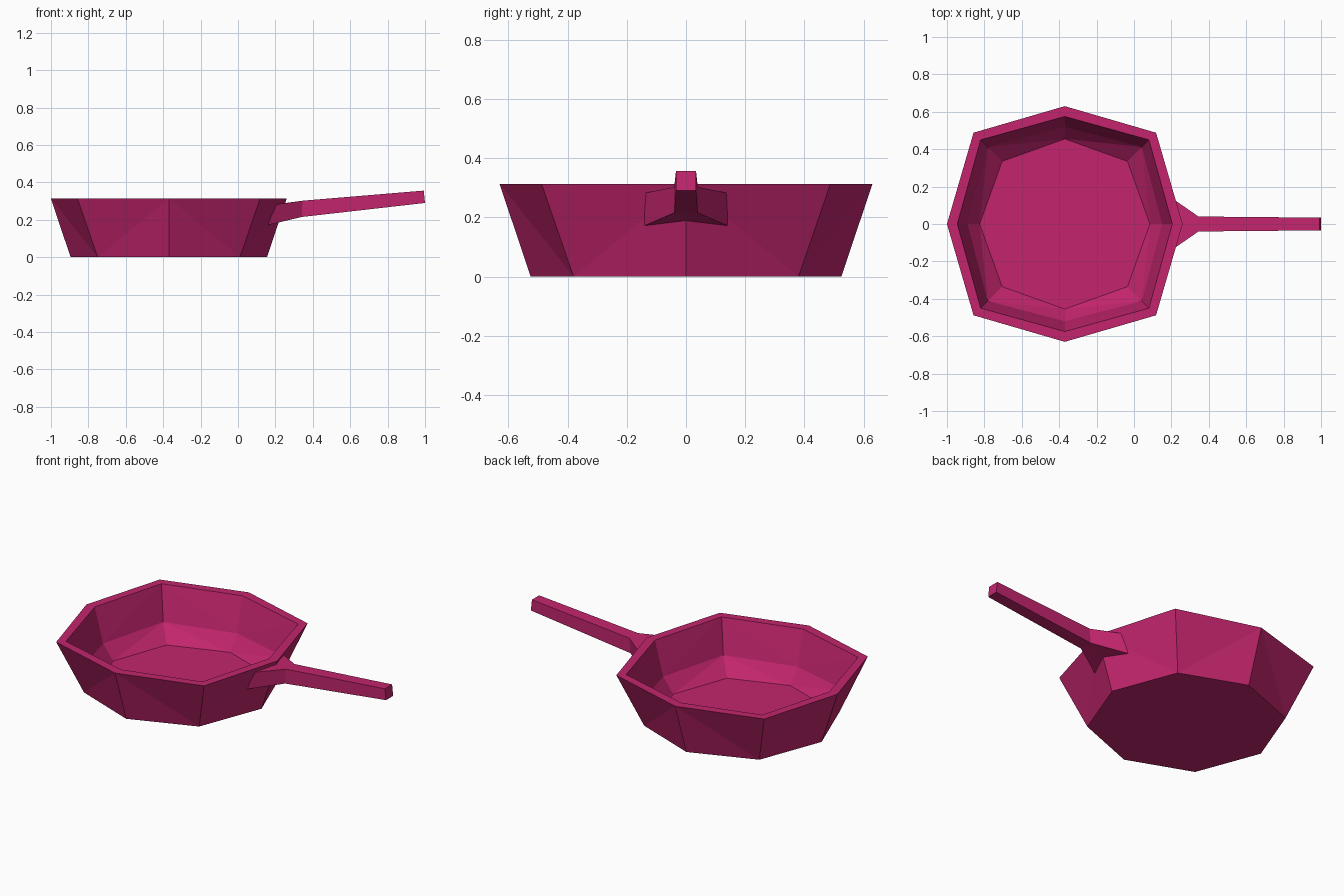
import bpy, bmesh

cube = bpy.data.objects.get("Cube")
if cube:
    bpy.data.objects.remove(cube, do_unlink=True)

PAN_X = -0.37

pink = bpy.data.materials.new("raspberry pink")
pink.use_nodes = True
pink.diffuse_color = (0.546, 0.0185, 0.153, 1)
pink.node_tree.nodes["Principled BSDF"].inputs["Base Color"].default_value = pink.diffuse_color


def finish(bm, name):
    bmesh.ops.recalc_face_normals(bm, faces=bm.faces)
    mesh = bpy.data.meshes.new(name)
    bm.to_mesh(mesh)
    bm.free()
    mesh.materials.append(pink)
    obj = bpy.data.objects.new(name, mesh)
    bpy.context.collection.objects.link(obj)
    return obj


def octagon(bm, axis, diag, z):
    """Eight-sided ring: points on the axes at one reach, corners at another."""
    a, d = axis, diag
    pts = [(a, 0), (d, d), (0, a), (-d, d), (-a, 0), (-d, -d), (0, -a), (d, -d)]
    return [bm.verts.new((PAN_X + x, y, z)) for x, y in pts]


# Pan body: outer wall, flat rim, inner wall, sloped inner step, floor
bm = bmesh.new()
profile = [(0.525, 0.38, 0.0), (0.63, 0.488, 0.313), (0.575, 0.45, 0.313),
           (0.52, 0.412, 0.11), (0.455, 0.335, 0.022)]
rings = [octagon(bm, *p) for p in profile]
for low, high in zip(rings, rings[1:]):
    for i in range(8):
        j = (i + 1) % 8
        axis, diag = (i, j) if i % 2 == 0 else (j, i)
        bm.faces.new((low[axis], low[diag], high[axis]))
        bm.faces.new((low[diag], high[diag], high[axis]))
bm.faces.new(rings[0])
bm.faces.new(rings[-1])
finish(bm, "pan_body")


# Handle: flared bracket on the wall running into a tapering bar
def section(bm, half_width, top, bottom):
    """Six points round a cross-section; top and bottom are (side, middle) x, z pairs."""
    (ts, tm), (bs, bottom_mid) = top, bottom
    w = half_width
    pts = [(ts, -w), (tm, 0), (ts, w), (bs, w), (bottom_mid, 0), (bs, -w)]
    return [bm.verts.new((p[0], y, p[1])) for p, y in pts]


bm = bmesh.new()
root = section(bm, 0.14, ((0.20, 0.282), (0.24, 0.288)), ((0.16, 0.172), (0.21, 0.187)))
neck = section(bm, 0.04, ((0.345, 0.302),) * 2, ((0.34, 0.215),) * 2)
tip = section(bm, 0.034, ((0.993, 0.356),) * 2, ((1.0, 0.29),) * 2)
for near, far in ((root, neck), (neck, tip)):
    for i in range(6):
        j = (i + 1) % 6
        bm.faces.new((near[i], near[j], far[j], far[i]))
bm.faces.new(root)
bm.faces.new(tip)
finish(bm, "handle")
